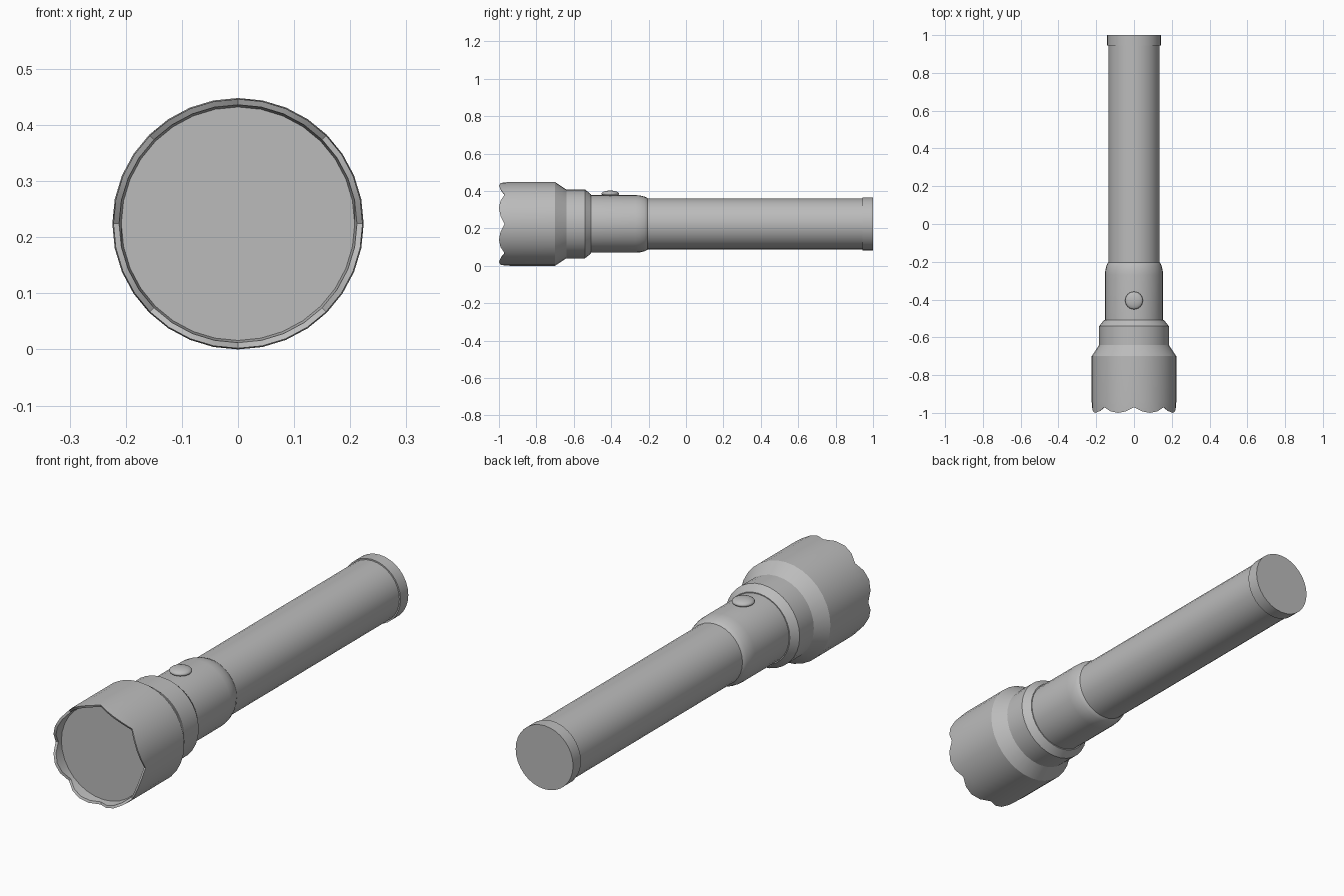
import bpy, bmesh, math

cube = bpy.data.objects.get("Cube")
if cube:
    bpy.data.objects.remove(cube, do_unlink=True)

AXIS_Z = 0.224
SIDES = 32

grey = bpy.data.materials.new("plain grey")
grey.use_nodes = True
grey.diffuse_color = (0.5, 0.5, 0.5, 1)
grey.node_tree.nodes["Principled BSDF"].inputs["Base Color"].default_value = (0.5, 0.5, 0.5, 1)


def finish(obj, angle=30):
    obj.data.materials.append(grey)
    bpy.ops.object.select_all(action="DESELECT")
    obj.select_set(True)
    bpy.context.view_layer.objects.active = obj
    bpy.ops.object.shade_smooth_by_angle(angle=math.radians(angle))


def lathe(name, profile, cap_start=False, cap_end=False, notch=None):
    """Revolve (y, radius) points about the long axis; notch shifts chosen rings."""
    bm = bmesh.new()
    rings = []
    for j, (y, r) in enumerate(profile):
        ring = []
        for i in range(SIDES):
            a = math.tau * i / SIDES
            dy = notch(i, j) if notch else 0
            ring.append(bm.verts.new((r * math.cos(a), y + dy, AXIS_Z + r * math.sin(a))))
        rings.append(ring)
    for a, b in zip(rings, rings[1:]):
        for i in range(SIDES):
            k = (i + 1) % SIDES
            bm.faces.new((a[i], a[k], b[k], b[i]))
    if cap_start:
        bm.faces.new(rings[0])
    if cap_end:
        bm.faces.new(rings[-1])
    bmesh.ops.recalc_face_normals(bm, faces=bm.faces)
    mesh = bpy.data.meshes.new(name)
    bm.to_mesh(mesh)
    bm.free()
    obj = bpy.data.objects.new(name, mesh)
    bpy.context.collection.objects.link(obj)
    finish(obj)
    return obj


# Head: recessed lens, scalloped rim with eight notches, taper and neck ring
def scallop(i, j):
    return (0.03, 0.008, 0, 0.008)[i % 4] if j in (1, 2) else 0


lathe("head", [(-0.95, 0.208), (-0.996, 0.212), (-1, 0.222), (-0.94, 0.224), (-0.70, 0.224),
               (-0.64, 0.184), (-0.54, 0.184), (-0.508, 0.158), (-0.508, 0.15)],
      cap_start=True, cap_end=True, notch=scallop)

# Switch collar, rounded down into the grip
lathe("switch_collar", [(-0.515, 0.154), (-0.27, 0.154), (-0.245, 0.152), (-0.222, 0.146),
                        (-0.207, 0.139), (-0.20, 0.13)], cap_start=True, cap_end=True)

# Grip tube and tail cap
lathe("grip_tube", [(-0.25, 0.136), (0.96, 0.136)], cap_start=True, cap_end=True)
lathe("tail_cap", [(0.945, 0.13), (0.945, 0.142), (1, 0.142)], cap_start=True, cap_end=True)

# Domed switch button
bpy.ops.mesh.primitive_uv_sphere_add(segments=24, ring_count=12, radius=1, location=(0, -0.405, 0.386))
button = bpy.context.object
button.name = "switch_button"
button.scale = (0.047, 0.047, 0.016)
bpy.ops.object.transform_apply(location=False, rotation=False, scale=True)
finish(button, 60)
